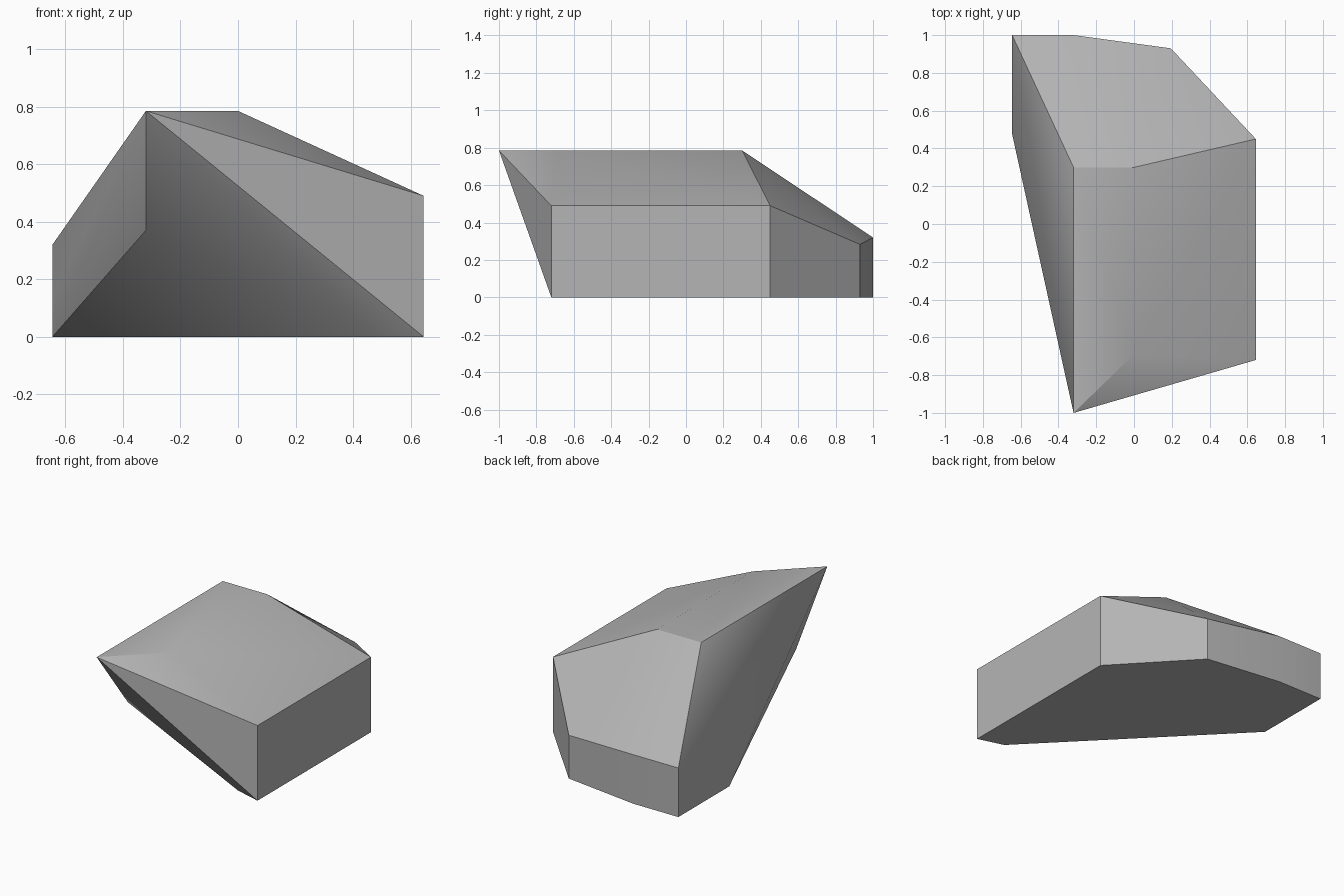
import bpy
import bmesh
import math

default = bpy.data.objects.get("Cube")
if default:
    bpy.data.objects.remove(default, do_unlink=True)

# Stone colour
stone = bpy.data.materials.new("stone_grey")
stone.use_nodes = True
grey = (0.46, 0.46, 0.46, 1)
stone.diffuse_color = grey
stone.node_tree.nodes["Principled BSDF"].inputs["Base Color"].default_value = grey

# Corners of the chiselled boulder
ridge = [(-0.32, -1), (-0.32, 0.30), (0, 0.30), (0, -0.69)]
shoulder = [(0.645, 0.45), (0.645, -0.72)]
back = [(0.195, 0.93, 0.283), (-0.32, 1, 0.32), (-0.645, 1, 0.32)]
left_flank = [(-0.645, 0.475, 0.135), (-0.645, 0.475, 0)]
undercut = [(-0.32, -0.68, 0.37), (0.47, -0.67, 0)]

corners = [(x, y, 0.785) for x, y in ridge]
corners += [(x, y, 0.49) for x, y in shoulder]
corners += [(x, y, 0) for x, y in shoulder]
corners += back + [(x, y, 0) for x, y, z in back]
corners += left_flank + undercut

# Wrap the corners in a faceted skin and merge the flat areas
bm = bmesh.new()
for co in corners:
    bm.verts.new(co)
bmesh.ops.convex_hull(bm, input=bm.verts[:])
bmesh.ops.dissolve_limit(bm, angle_limit=math.radians(1),
                         verts=bm.verts[:], edges=bm.edges[:])
bmesh.ops.recalc_face_normals(bm, faces=bm.faces[:])
mesh = bpy.data.meshes.new("boulder")
bm.to_mesh(mesh)
bm.free()
mesh.materials.append(stone)

boulder = bpy.data.objects.new("boulder", mesh)
bpy.context.collection.objects.link(boulder)

# Soften the shallow edges only
bpy.ops.object.select_all(action="DESELECT")
boulder.select_set(True)
bpy.context.view_layer.objects.active = boulder
bpy.ops.object.shade_smooth_by_angle(angle=math.radians(30))
